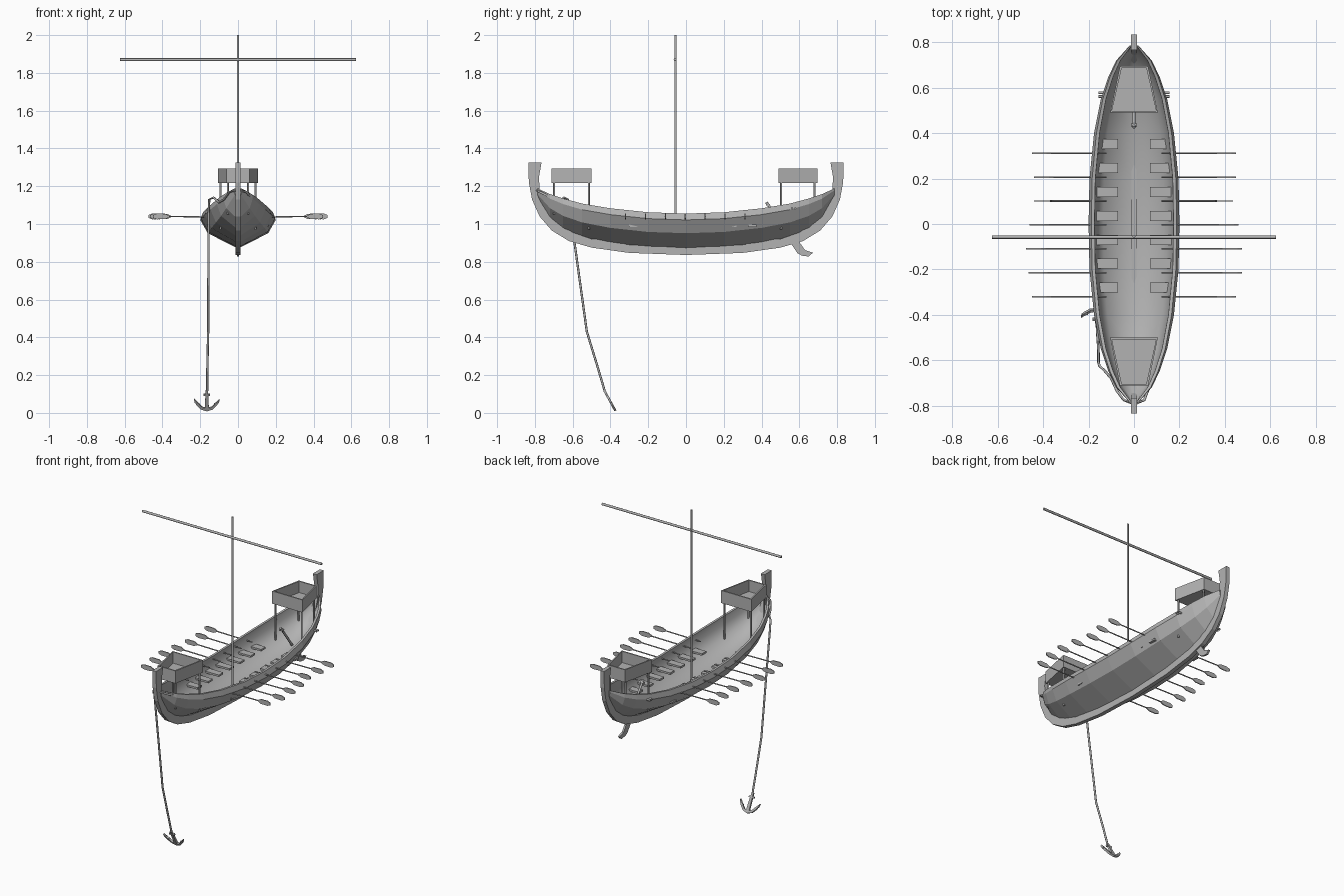
import bpy, bmesh, math
from mathutils import Vector

if "Cube" in bpy.data.objects:
    bpy.data.objects.remove(bpy.data.objects["Cube"])

WOOD = bpy.data.materials.new("grey wood")
WOOD.diffuse_color = (0.45, 0.45, 0.45, 1)
WOOD.use_nodes = True
WOOD.node_tree.nodes["Principled BSDF"].inputs["Base Color"].default_value = WOOD.diffuse_color


def make(name, verts, faces):
    me = bpy.data.meshes.new(name)
    me.from_pydata([tuple(v) for v in verts], [], faces)
    bm = bmesh.new()
    bm.from_mesh(me)
    bmesh.ops.recalc_face_normals(bm, faces=bm.faces)
    bm.to_mesh(me)
    bm.free()
    me.materials.append(WOOD)
    ob = bpy.data.objects.new(name, me)
    bpy.context.collection.objects.link(ob)
    return ob


def loft(name, rings):
    """Skin closed rings of equal length and cap both ends."""
    n = len(rings[0])
    faces = [(i * n + j, i * n + (j + 1) % n, (i + 1) * n + (j + 1) % n, (i + 1) * n + j)
             for i in range(len(rings) - 1) for j in range(n)]
    last = (len(rings) - 1) * n
    faces += [tuple(range(n)), tuple(range(last, last + n))]
    return make(name, [p for r in rings for p in r], faces)


def prism(name, outline, offset):
    """Extrude a planar outline symmetrically by +-offset."""
    o = Vector(offset)
    return loft(name, [[Vector(p) - o for p in outline], [Vector(p) + o for p in outline]])


def box(name, x0, x1, y0, y1, z0, z1):
    return loft(name, [[(x0, y0, z), (x1, y0, z), (x1, y1, z), (x0, y1, z)] for z in (z0, z1)])


def tube(name, pts, radius, sides=8):
    """Round bar that follows a path."""
    pts = [Vector(p) for p in pts]
    rings = []
    for i, p in enumerate(pts):
        d = (pts[min(i + 1, len(pts) - 1)] - pts[max(i - 1, 0)]).normalized()
        ref = Vector((1, 0, 0)) if abs(d.x) < 0.8 else Vector((0, 0, 1))
        u = d.cross(ref).normalized()
        v = d.cross(u)
        rings.append([p + radius * (math.cos(a) * u + math.sin(a) * v)
                      for a in (2 * math.pi * k / sides for k in range(sides))])
    ob = loft(name, rings)
    for f in ob.data.polygons:
        f.use_smooth = len(f.vertices) == 4
    return ob


# Hull shell: y, half width, rail height, keel height
half = [(0, .200, 1.055, .870), (.2, .196, 1.062, .876), (.4, .176, 1.083, .898),
        (.55, .146, 1.108, .930), (.65, .112, 1.135, .970), (.72, .078, 1.158, 1.025),
        (.785, .020, 1.188, 1.130)]
stations = [(-y, w, s, k) for y, w, s, k in half[:0:-1]] + half
rings = []
for y, w, s, k in stations:
    h = s - k
    t = min(.014, w * .4)
    side = [(.8 * w, k + .44 * h), (w, k + .82 * h), (.94 * w, s),
            (.94 * w - t, s), (.93 * w - t, k + .72 * h), (.72 * w - t * .7, k + .38 * h)]
    floor = (0, k + .2 * h)
    ring = [(0, k)] + side + [floor] + [(-x, z) for x, z in side[::-1]]
    rings.append([(x, y, z) for x, z in ring])
hull = loft("hull", rings)
n = len(rings[0])
for f in hull.data.polygons:   # inside planking is smooth, outside is faceted
    cols = [v % n for v in f.vertices]
    f.use_smooth = len(cols) == 4 and min(cols) >= 4 and max(cols) <= 10

# Keel with upswept stem and stern posts
outer = [(.835, 1.325), (.832, 1.22), (.815, 1.13), (.775, 1.04), (.71, .965), (.62, .91),
         (.5, .875), (.3, .847), (0, .836)]
inner = [(0, .874), (.3, .89), (.5, .921), (.6, .955), (.68, 1.01), (.745, 1.09),
         (.775, 1.17), (.778, 1.25), (.765, 1.325)]
curve = [p for p in outer] + [(-y, z) for y, z in outer[-2::-1]]
curve_in = [(-y, z) for y, z in inner[:0:-1]] + inner
loft("keel_and_posts", [[(x, a[0], a[1]) for x in (-.013, .013)] + [(x, b[0], b[1]) for x in (.013, -.013)]
                        for a, b in zip(curve, curve_in[::-1])])
box("keelson", -.011, .011, -.5, .5, .895, .92)

# Mast and yard
tube("mast", [(0, -.055, .9), (0, -.055, 2)], .006)
tube("yard", [(-.625, -.058, 1.87), (.625, -.058, 1.87)], .0075)

# Fighting platforms: tapered open boxes on posts
for name, s, y0, y1 in (("fore", -1, .5, .712), ("aft", 1, .49, .695)):
    def ring(d, z):
        return [(-.105 + d, s * (y0 + d), z), (.105 - d, s * (y0 + d), z),
                (.062 - d, s * (y1 - d), z), (-.062 + d, s * (y1 - d), z)]
    loft(name + "_platform", [ring(0, 1.216), ring(0, 1.295), ring(.008, 1.295), ring(.008, 1.224)])
    for sx in (-1, 1):
        for x, y, z in ((.092, y0 + .014, .97), (.054, y1 - .014, 1.05)):
            tube(name + "_platform_post", [(sx * x, s * y, z), (sx * x, s * y, 1.22)], .0055)

# Benches and oars, seven per side
reach = [(.45, .45), (.475, .465), (.475, .475), (.46, .46), (.435, .44), (.45, .44), (.45, .45)]
for i in range(7):
    yb, yo = -.28 + .1053 * i, -.32 + .1053 * i
    for sx, r in zip((1, -1), reach[i]):
        box("bench", *sorted((sx * .07, sx * .165)), yb - .022, yb + .022, .985, .997)
        tube("oar_shaft", [(sx * .12, yo, 1.037), (sx * (r - .07), yo, 1.04)], .0035, 6)
        blade = [(-.085, -.004), (-.065, -.014), (-.02, -.015), (0, -.007),
                 (0, .007), (-.02, .015), (-.065, .014), (-.085, .004)]
        prism("oar_blade", [(sx * (r + x), yo, 1.04 + z) for x, z in blade], (0, .003, 0))

# Steering oar through the stern and its blade below the keel
tube("tiller", [(0, .425, 1.115), (0, .49, 1.03), (0, .60, .88)], .007)
tube("tiller_grip", [(-.012, .435, 1.1), (.012, .435, 1.1)], .009)
prism("rudder_blade", [(0, y, z) for y, z in ((.55, .905), (.59, .845), (.615, .832), (.65, .828),
                       (.672, .848), (.63, .862), (.60, .905))], (.006, 0, 0))
for sx in (-1, 1):
    for y in (.561, .578):
        tube("thole_pin", [(sx * .12, y, 1.083), (sx * .156, y, 1.083)], .006)

# Anchor rope from the bow over the rail
tube("anchor_rope", [(.06, -.735, 1.15), (.045, -.775, 1.17), (0, -.795, 1.18), (-.045, -.775, 1.17),
                     (-.075, -.735, 1.13), (-.10, -.68, 1.115), (-.13, -.645, 1.14), (-.152, -.625, 1.13),
                     (-.156, -.61, 1.05), (-.156, -.59, .9), (-.158, -.525, .43), (-.162, -.47, .25),
                     (-.163, -.43, .115)], .006)

# Anchor, laid in a plane that leans back along y
axis = Vector((0, .06, -.11)).normalized()
top = Vector((-.165, -.432, .118))


def on_anchor(x, d):
    return top + Vector((x, 0, 0)) + axis * d


thick = Vector((0, .11, .06)).normalized() * .006
shank = [(-.006, 0), (.006, 0), (.011, .11), (-.011, .11)]
prism("anchor_shank", [on_anchor(*p) for p in shank], thick)
prism("anchor_stock", [on_anchor(*p) for p in ((-.018, .02), (.018, .02), (.018, .03), (-.018, .03))], thick)
for sx in (-1, 1):
    arm = [(0, .122), (.03, .112), (.055, .085), (.068, .05), (.064, .072), (.038, .078),
           (.042, .086), (.024, .1), (0, .104)]
    prism("anchor_arm", [on_anchor(sx * x, d) for x, d in arm], thick)
